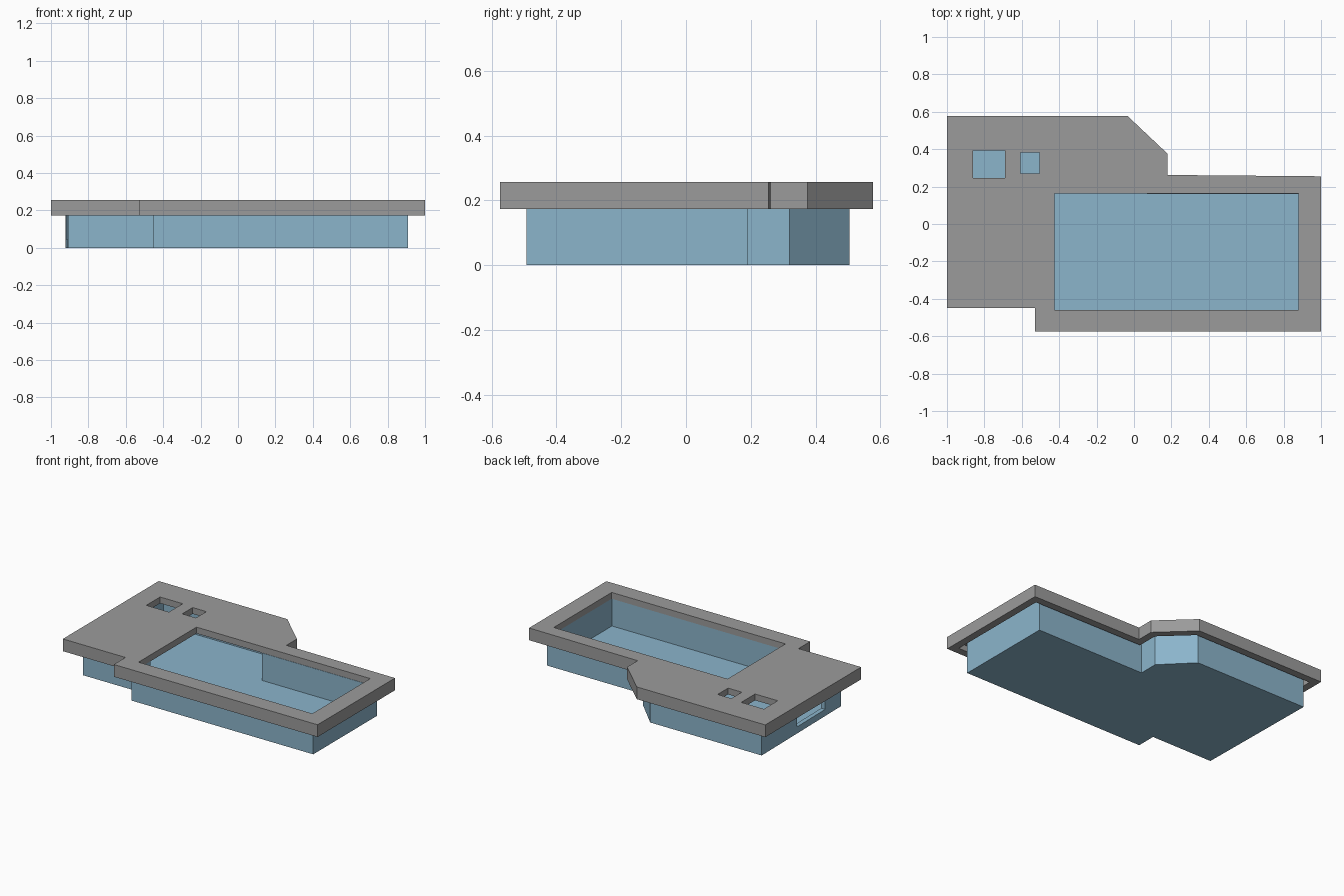
import bpy, bmesh
from mathutils import Vector

if "Cube" in bpy.data.objects:
    bpy.data.objects.remove(bpy.data.objects["Cube"])


def material(name, color):
    m = bpy.data.materials.new(name)
    m.diffuse_color = (*color, 1)
    m.use_nodes = True
    m.node_tree.nodes["Principled BSDF"].inputs["Base Color"].default_value = m.diffuse_color
    return m


GREY = material("stone grey", (0.33, 0.33, 0.33))
BLUE = material("pool blue", (0.26, 0.46, 0.60))


def inset(points, d):
    """Offset a counter-clockwise outline inward by d."""
    result = []
    for i, p in enumerate(points):
        p = Vector(p)
        a = (p - Vector(points[i - 1])).normalized()
        b = (Vector(points[(i + 1) % len(points)]) - p).normalized()
        na, nb = Vector((-a.y, a.x)), Vector((-b.y, b.x))
        result.append(tuple(p + (na + nb) * d / (1 + na.dot(nb))))
    return result


def rect(x0, x1, y0, y1):
    return [(x0, y0), (x1, y0), (x1, y1), (x0, y1)]


def prism(name, points, z0, z1, mat):
    """Extrude a flat outline between two heights."""
    bm = bmesh.new()
    face = bm.faces.new([bm.verts.new((x, y, z0)) for x, y in points])
    top = bmesh.ops.extrude_face_region(bm, geom=[face])["geom"]
    verts = [v for v in top if isinstance(v, bmesh.types.BMVert)]
    bmesh.ops.translate(bm, vec=(0, 0, z1 - z0), verts=verts)
    bmesh.ops.recalc_face_normals(bm, faces=bm.faces)
    me = bpy.data.meshes.new(name)
    bm.to_mesh(me)
    bm.free()
    me.materials.append(mat)
    ob = bpy.data.objects.new(name, me)
    bpy.context.collection.objects.link(ob)
    return ob


def cut(ob, points, z0, z1):
    """Subtract a prism from an object."""
    cutter = prism("cutter", points, z0, z1, ob.data.materials[0])
    cutter.hide_render = True
    mod = ob.modifiers.new("cut", "BOOLEAN")
    mod.operation, mod.solver, mod.object = "DIFFERENCE", "EXACT", cutter
    bpy.context.view_layer.objects.active = ob
    bpy.ops.object.modifier_apply(modifier=mod.name)
    bpy.data.objects.remove(cutter)


LIP, CEILING, TOP = 0.173, 0.213, 0.256

# Deck slab with a hanging rim round its hollow underside
deck_outline = [(-1, -0.45), (-0.53, -0.45), (-0.53, -0.575), (1, -0.575),
                (1, 0.255), (0.18, 0.262), (0.18, 0.375), (-0.035, 0.578),
                (-1, 0.578)]
deck = prism("deck", deck_outline, LIP, TOP, GREY)
cut(deck, inset(deck_outline, 0.05), LIP - 0.1, CEILING)

# Pool opening and two small hatches
for hole in (rect(-0.425, 0.88, -0.46, 0.162),
             rect(-0.86, -0.69, 0.245, 0.393),
             rect(-0.608, -0.505, 0.27, 0.382)):
    cut(deck, hole, 0.1, 0.4)

# Basin with walls and floor
basin_outline = [(-0.91, -0.362), (-0.455, -0.362), (-0.455, -0.493),
                 (0.91, -0.493), (0.91, 0.19), (0.1, 0.19), (0.1, 0.32),
                 (-0.085, 0.505), (-0.922, 0.505)]
basin = prism("basin", basin_outline, 0, CEILING, BLUE)
cut(basin, inset(basin_outline, 0.03), 0.027, 0.4)

# Opening in the left wall
cut(basin, rect(-1, -0.84, -0.19, 0.12), 0.045, 0.4)
